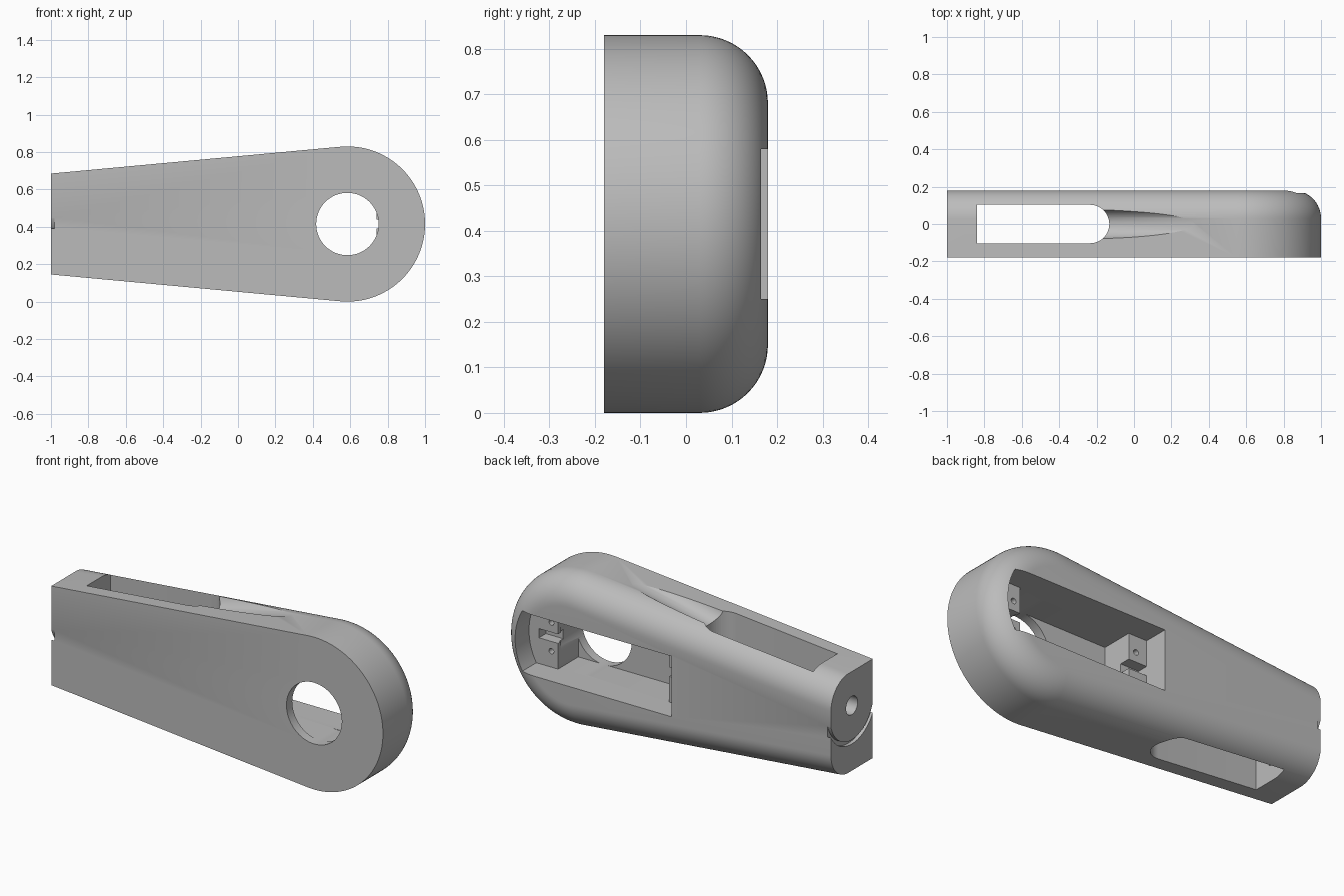
import bpy, bmesh
from math import sin, cos, tan, atan, pi, radians
from mathutils import Vector, Matrix

cube = bpy.data.objects.get("Cube")
if cube:
    bpy.data.objects.remove(cube, do_unlink=True)

mat = bpy.data.materials.new("plain grey")
mat.use_nodes = True
GREY = (0.5, 0.5, 0.5, 1)
mat.diffuse_color = GREY
mat.node_tree.nodes["Principled BSDF"].inputs["Base Color"].default_value = GREY

# Main dimensions
CX, CZ, R = 0.585, 0.415, 0.415      # centre and radius of the round end
FRONT, BACK, FILLET = -0.18, 0.18, 0.15
TAPER = atan(0.0926)


def arc(cx, cy, r, a0, a1, n):
    return [(cx + r * cos(a0 + (a1 - a0) * i / n),
             cy + r * sin(a0 + (a1 - a0) * i / n)) for i in range(n + 1)]


def loft(name, rings):
    """Skin a list of equal-length rings and cap both ends."""
    bm = bmesh.new()
    loops = [[bm.verts.new(p) for p in ring] for ring in rings]
    n = len(loops[0])
    for a, b in zip(loops, loops[1:]):
        for i in range(n):
            j = (i + 1) % n
            bm.faces.new((a[i], a[j], b[j], b[i]))
    bm.faces.new(loops[0])
    bm.faces.new(loops[-1])
    bmesh.ops.recalc_face_normals(bm, faces=bm.faces)
    mesh = bpy.data.meshes.new(name)
    bm.to_mesh(mesh)
    bm.free()
    mesh.materials.append(mat)
    ob = bpy.data.objects.new(name, mesh)
    bpy.context.collection.objects.link(ob)
    return ob


PLACE = {"x": lambda p, d: (d, p[0], p[1]),
         "y": lambda p, d: (p[0], d, p[1]),
         "z": lambda p, d: (p[0], p[1], d)}


def prism(name, points, axis, lo, hi):
    return loft(name, [[PLACE[axis](p, d) for p in points] for d in (lo, hi)])


def rect(a0, a1, b0, b1):
    return [(a0, b0), (a1, b0), (a1, b1), (a0, b1)]


def circle(cx, cy, r, n=48):
    return arc(cx, cy, r, 0, 2 * pi, n)[:-1]


def outline(r):
    """Tapered arm silhouette whose round end has radius r."""
    half = r / cos(TAPER) - (CX + 1) * tan(TAPER)
    sweep = pi / 2 + TAPER
    return [(-1, CZ - half)] + arc(CX, CZ, r, -sweep, sweep, 64) + [(-1, CZ + half)]


# Arm body with a rounded back edge
rings = [[(x, FRONT, z) for x, z in outline(R)]]
for i in range(17):
    a = pi / 2 * i / 16
    y = BACK - FILLET + FILLET * sin(a)
    rings.append([(x, y, z) for x, z in outline(R - FILLET * (1 - cos(a)))])
body = loft("arm_body", rings)

cutters = []
# Round opening in the front wall
cutters.append(prism("front_hole", circle(CX, CZ, 0.167, 64), "y", -0.3, 0.02))
# Motor pocket: wide upper part and narrower deep part, leaving two ledges
z0, z1 = 0.25, 0.58
half = radians(30)
pocket = [(-0.04, z0)] + arc(CX, CZ, 0.33, -half, half, 20) + [(-0.04, z1)]
cutters.append(prism("pocket_mouth", pocket, "y", 0.045, 0.3))
cutters.append(prism("pocket_well", rect(0.07, 0.74, z0, z1), "y", -0.13, 0.06))
# Ledge slots and screw holes
for x0, x1, hx in ((-0.04, 0.1, 0.025), (0.71, 0.855, 0.78)):
    cutters.append(prism("ledge_slot", rect(x0, x1, CZ - 0.025, CZ + 0.025),
                         "y", -0.015, 0.06))
    for side in (-1, 1):
        cutters.append(prism("screw_hole", circle(hx, CZ + side * 0.078, 0.015, 16),
                             "y", -0.06, 0.06))
# Long slot through the arm
slot = [(-0.84, -0.103)] + arc(-0.235, 0, 0.103, -pi / 2, pi / 2, 24) + [(-0.84, 0.103)]
cutters.append(prism("cable_slot", slot, "z", -0.2, 1.1))
# Shallow cable groove running out on the top
g = 0.08
start, end = Vector((-0.13, 0, 0.706)), Vector((0.32, 0, 0.807))
direction = (end - start).normalized()
up = Vector((-direction.z, 0, direction.x))
ends = (start - direction * 0.1 + up * g, end + direction * 0.3 + up * g)
cutters.append(loft("cable_groove", [
    [c + Vector((0, v, 0)) + up * w for v, w in circle(0, 0, g, 64)] for c in ends]))
# Shaft hole, small screw hole and half-ring groove in the narrow end
cutters.append(prism("shaft_hole", circle(0, 0.5, 0.05, 32), "x", -1.1, -0.8))
cutters.append(prism("end_screw", circle(0, 0.23, 0.012, 12), "x", -0.89, -0.8))
ring = arc(0, 0.5, 0.21, pi, 2 * pi, 40) + arc(0, 0.5, 0.187, 2 * pi, pi, 40)
cutters.append(prism("stop_groove", ring, "x", -1.1, -0.98))

# Cut the body
bpy.ops.object.select_all(action='DESELECT')
bpy.context.view_layer.objects.active = body
body.select_set(True)
for cutter in cutters:
    cutter.hide_render = True
    mod = body.modifiers.new(cutter.name, 'BOOLEAN')
    mod.operation = 'DIFFERENCE'
    mod.solver = 'EXACT'
    mod.object = cutter
    bpy.ops.object.modifier_apply(modifier=mod.name)
for cutter in cutters:
    bpy.data.objects.remove(cutter, do_unlink=True)

bpy.ops.object.shade_smooth_by_angle(angle=radians(25))
